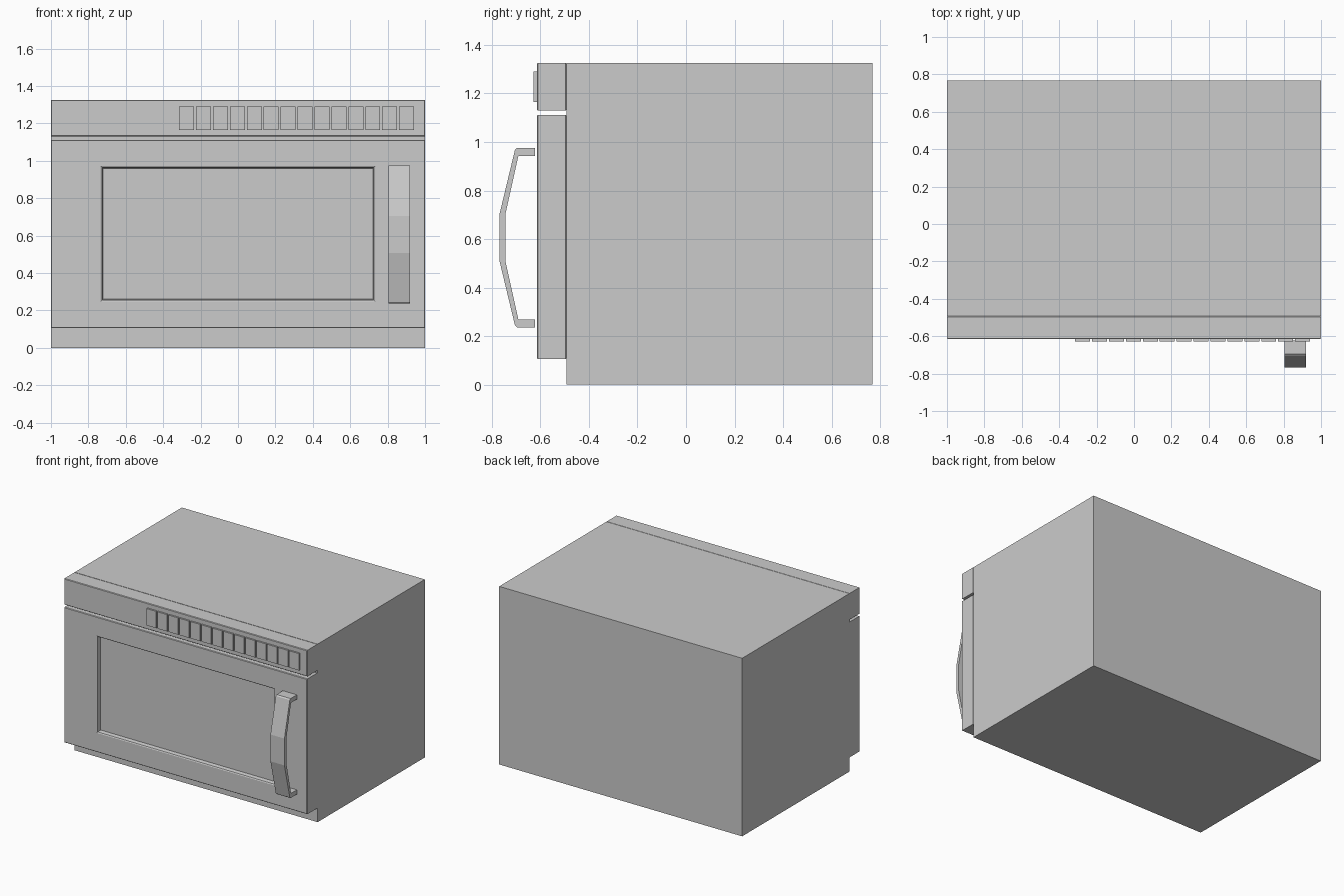
import bpy
import bmesh

cube = bpy.data.objects.get("Cube")
if cube:
    bpy.data.objects.remove(cube, do_unlink=True)

GREY = (0.6, 0.6, 0.6, 1.0)
metal = bpy.data.materials.new("grey metal")
metal.use_nodes = True
metal.diffuse_color = GREY
metal.node_tree.nodes["Principled BSDF"].inputs["Base Color"].default_value = GREY


def finish(name, bm):
    bmesh.ops.recalc_face_normals(bm, faces=bm.faces)
    mesh = bpy.data.meshes.new(name)
    bm.to_mesh(mesh)
    bm.free()
    mesh.materials.append(metal)
    obj = bpy.data.objects.new(name, mesh)
    bpy.context.collection.objects.link(obj)
    return obj


def ringed_box(name, rings):
    """Closed shape from rectangles (x0, x1, z0, z1, y), joined back to front."""
    bm = bmesh.new()
    loops = []
    for x0, x1, z0, z1, y in rings:
        corners = ((x0, z0), (x1, z0), (x1, z1), (x0, z1))
        loops.append([bm.verts.new((x, y, z)) for x, z in corners])
    for a, b in zip(loops, loops[1:]):
        for i in range(4):
            j = (i + 1) % 4
            bm.faces.new((a[i], a[j], b[j], b[i]))
    bm.faces.new(loops[0])
    bm.faces.new(loops[-1])
    return finish(name, bm)


def grown(rect, amount, y):
    x0, x1, z0, z1 = rect
    return (x0 - amount, x1 + amount, z0 - amount, z1 + amount, y)


def slab_rings(rect, back, front, edge=0.004):
    """Rings of a slab with chamfered front and back edges."""
    return [grown(rect, -edge, back), grown(rect, 0, back - edge),
            grown(rect, 0, front + edge), grown(rect, -edge, front)]


FRONT, SEAM, BACK, TOP = -0.615, -0.492, 0.768, 1.325

# Main cabinet
case = (-1, 1, 0, TOP)
ringed_box("cabinet", [grown(case, 0, BACK), grown(case, 0, SEAM)])

# Control panel across the top of the front
ringed_box("control_panel", slab_rings((-1, 1, 1.13, TOP), SEAM, FRONT))

# Door with a recessed window
window = (-0.722, 0.722, 0.26, 0.96)
ringed_box("door", slab_rings((-1, 1, 0.105, 1.112), SEAM, FRONT) + [
    grown(window, 0.012, FRONT),
    grown(window, 0.005, FRONT + 0.004),
    grown(window, 0, FRONT + 0.032)])

# Row of buttons
for i in range(14):
    x = -0.315 + i * 0.0905
    key = (x, x + 0.08, 1.165, 1.29)
    ringed_box(f"button_{i + 1}", [grown(key, 0, FRONT), grown(key, 0, FRONT - 0.013)])

# Bowed handle: half profile (y, height from middle), mirrored and extruded
MIDDLE = 0.606
outer = [(-0.622, 0.37), (-0.696, 0.37), (-0.705, 0.362), (-0.768, 0.1)]
inner = [(-0.745, 0.094), (-0.691, 0.337), (-0.622, 0.337)]
profile = (outer + [(y, -h) for y, h in reversed(outer)]
           + [(y, -h) for y, h in reversed(inner)] + inner)
bm = bmesh.new()
side = bm.faces.new([bm.verts.new((0.805, y, MIDDLE + h)) for y, h in profile])
new = bmesh.ops.extrude_face_region(bm, geom=[side])
bmesh.ops.translate(bm, vec=(0.115, 0, 0),
                    verts=[v for v in new["geom"] if isinstance(v, bmesh.types.BMVert)])
finish("door_handle", bm)
